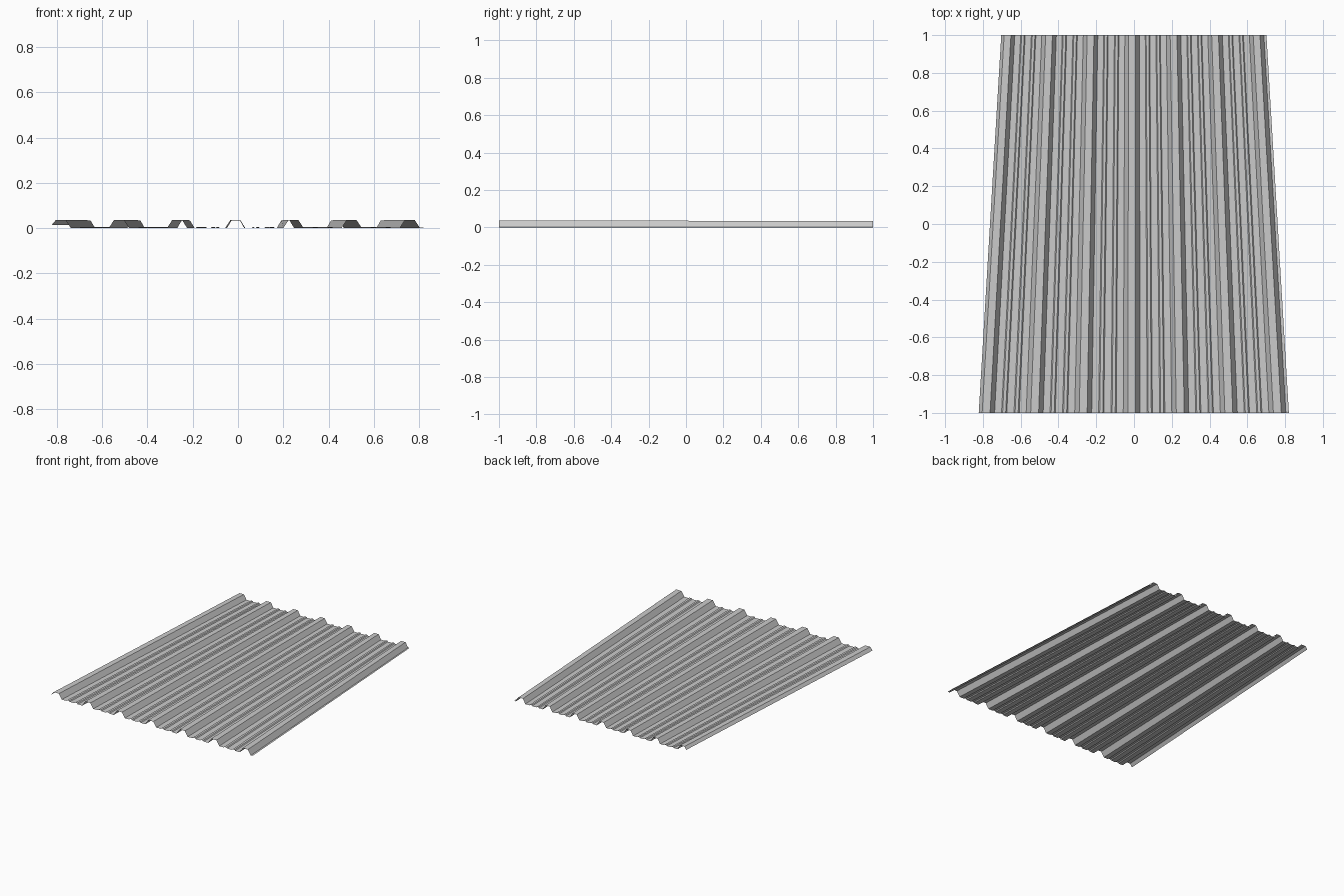
import bpy
import bmesh

cube = bpy.data.objects.get("Cube")
if cube:
    bpy.data.objects.remove(cube, do_unlink=True)

PITCH = 0.257          # spacing of the main ribs at the wide front end
RIB_OFFSET = -0.012    # centre rib position
RIB_TOP, RIB_FOOT, RIB_HEIGHT = 0.021, 0.045, 0.037
MINOR_TOP, MINOR_FOOT, MINOR_HEIGHT = 0.008, 0.014, 0.006
BACK_SCALE, BACK_HEIGHT = 0.855, 0.94


def trapezoid(centre, top, foot, height):
    """Cross-section of one raised rib, from left foot to right foot."""
    return [(centre - foot, 0), (centre - top, height),
            (centre + top, height), (centre + foot, 0)]


# Cross-section: seven main ribs with two shallow stiffeners in each pan
profile = []
for k in range(-3, 4):
    centre = RIB_OFFSET + k * PITCH
    profile += trapezoid(centre, RIB_TOP, RIB_FOOT, RIB_HEIGHT)
    if k < 3:
        for side in (-1, 1):
            profile += trapezoid(centre + PITCH / 2 + side * 0.033,
                                 MINOR_TOP, MINOR_FOOT, MINOR_HEIGHT)

# Cut lip on one edge, small flat flange on the other
profile[0] = (-0.822, 0.015)
profile.append((0.82, 0.002))

# Loft the sheet from the wide front to the narrow back
bm = bmesh.new()
front = [bm.verts.new((x, -1, z)) for x, z in profile]
back = [bm.verts.new((x * BACK_SCALE, 1, z * BACK_HEIGHT)) for x, z in profile]
for i in range(len(profile) - 1):
    bm.faces.new((front[i], front[i + 1], back[i + 1], back[i]))

mesh = bpy.data.meshes.new("corrugated_sheet")
bm.to_mesh(mesh)
bm.free()
sheet = bpy.data.objects.new("corrugated_sheet", mesh)
bpy.context.collection.objects.link(sheet)
